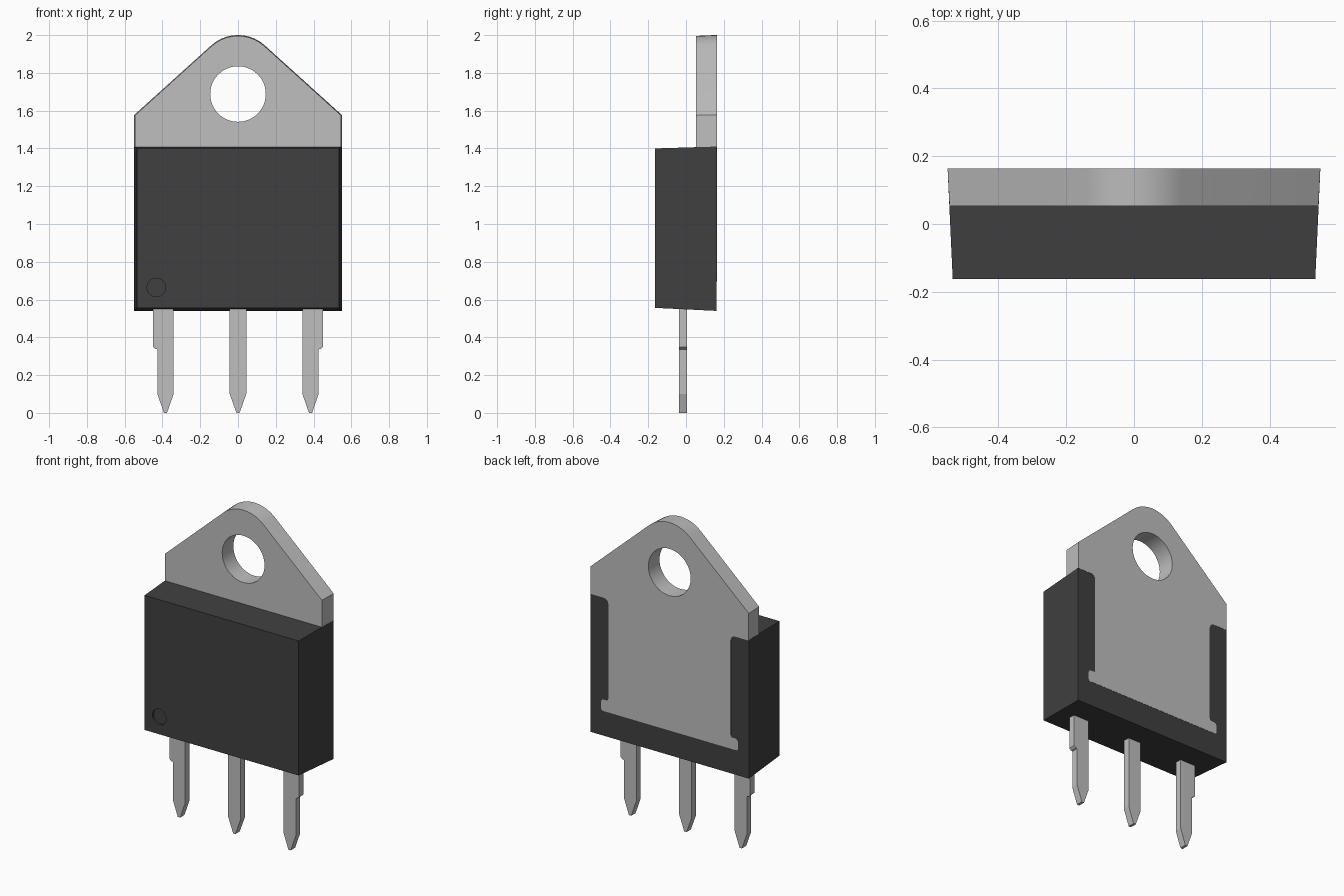
import bpy, bmesh, math
from mathutils import Vector

old = bpy.data.objects.get("Cube")
if old:
    bpy.data.objects.remove(old, do_unlink=True)


def material(name, value):
    m = bpy.data.materials.new(name)
    m.use_nodes = True
    col = (value, value, value, 1)
    m.diffuse_color = col
    bsdf = next(n for n in m.node_tree.nodes if n.type == 'BSDF_PRINCIPLED')
    bsdf.inputs["Base Color"].default_value = col
    return m


METAL = material("grey metal", 0.52)
PLASTIC = material("black plastic", 0.051)


def fillet(points, steps=6):
    """Outline from (x, z, radius) corners, rounding where radius > 0."""
    out = []
    for i, (x, z, r) in enumerate(points):
        p = Vector((x, z))
        if r == 0:
            out.append(p)
            continue
        a = (Vector(points[i - 1][:2]) - p).normalized()
        b = (Vector(points[(i + 1) % len(points)][:2]) - p).normalized()
        half = a.angle(b) / 2
        centre = p + (a + b).normalized() * (r / math.sin(half))
        t = r / math.tan(half)
        va, vb = p + a * t - centre, p + b * t - centre
        sweep = va.angle_signed(vb)
        for k in range(steps + 1):
            ang = -sweep * k / steps
            c, s = math.cos(ang), math.sin(ang)
            out.append(centre + Vector((va.x * c - va.y * s, va.x * s + va.y * c)))
    return out


def prism(name, front, back, y0, y1, mat):
    """Loft between two matching x-z outlines at y0 and y1."""
    bm = bmesh.new()
    f = [bm.verts.new((x, y0, z)) for x, z in front]
    b = [bm.verts.new((x, y1, z)) for x, z in back]
    bm.faces.new(f)
    bm.faces.new(b[::-1])
    n = len(f)
    for i in range(n):
        j = (i + 1) % n
        bm.faces.new((f[j], f[i], b[i], b[j]))
    bmesh.ops.recalc_face_normals(bm, faces=bm.faces)
    me = bpy.data.meshes.new(name)
    bm.to_mesh(me)
    bm.free()
    ob = bpy.data.objects.new(name, me)
    bpy.context.collection.objects.link(ob)
    me.materials.append(mat)
    return ob


def activate(ob):
    bpy.ops.object.select_all(action='DESELECT')
    ob.select_set(True)
    bpy.context.view_layer.objects.active = ob


def drill(ob, x, z, r, y0, y1, mat):
    """Cut a round hole along y, then discard the cutter."""
    ring = [(x + r * math.cos(k * math.tau / 48), z + r * math.sin(k * math.tau / 48))
            for k in range(48)]
    cutter = prism("hole_cutter", ring, ring, y0, y1, mat)
    cutter.hide_render = True
    mod = ob.modifiers.new("hole", 'BOOLEAN')
    mod.operation, mod.solver, mod.object = 'DIFFERENCE', 'EXACT', cutter
    activate(ob)
    bpy.ops.object.modifier_apply(modifier=mod.name)
    bpy.data.objects.remove(cutter, do_unlink=True)


def rect(w, z0, z1):
    return [(-w, z0), (w, z0), (w, z1), (-w, z1)]


# Moulded case with drafted sides and a round index mark
case = prism("case", rect(0.535, 0.556, 1.40), rect(0.55, 0.54, 1.41), -0.163, 0.162, PLASTIC)
drill(case, -0.432, 0.664, 0.049, -0.3, -0.148, PLASTIC)

# Mounting plate: pad exposed in the back of the case, tab with hole above it
half = [(0.475, 0.695, 0.015), (0.475, 0.768, 0.02), (0.425, 0.768, 0.015),
        (0.425, 1.406, 0.03), (0.55, 1.406, 0), (0.55, 1.577, 0)]
corners = half + [(0, 2.0735, 0.21)] + [(-x, z, r) for x, z, r in reversed(half)]
outline = fillet(corners, 10)
drafted = [(x * 0.99, 1.406 + (z - 1.406) * 0.992) for x, z in outline]
plate = prism("mounting_plate", drafted, outline, 0.053, 0.1635, METAL)
drill(plate, 0, 1.688, 0.147, -0.2, 0.4, METAL)

# Pins: plain centre pin, and mirrored outer pins with a shoulder
centre = [(-0.044, 0.60), (-0.044, 0.10), (-0.008, 0), (0.008, 0), (0.044, 0.10), (0.044, 0.60)]
prism("centre_pin", centre, centre, -0.037, 0.006, METAL)
outer = [(0.341, 0.60), (0.341, 0.10), (0.376, 0), (0.392, 0), (0.427, 0.10),
         (0.427, 0.336), (0.440, 0.340), (0.449, 0.349), (0.449, 0.60)]
for name, s in (("left_pin", 1), ("right_pin", -1)):
    pts = [(s * x, z) for x, z in outer]
    prism(name, pts, pts, -0.037, 0.006, METAL)

# Smooth the round edges, keep the corners sharp
for ob in (case, plate):
    activate(ob)
    bpy.ops.object.shade_smooth_by_angle(angle=math.radians(25))
